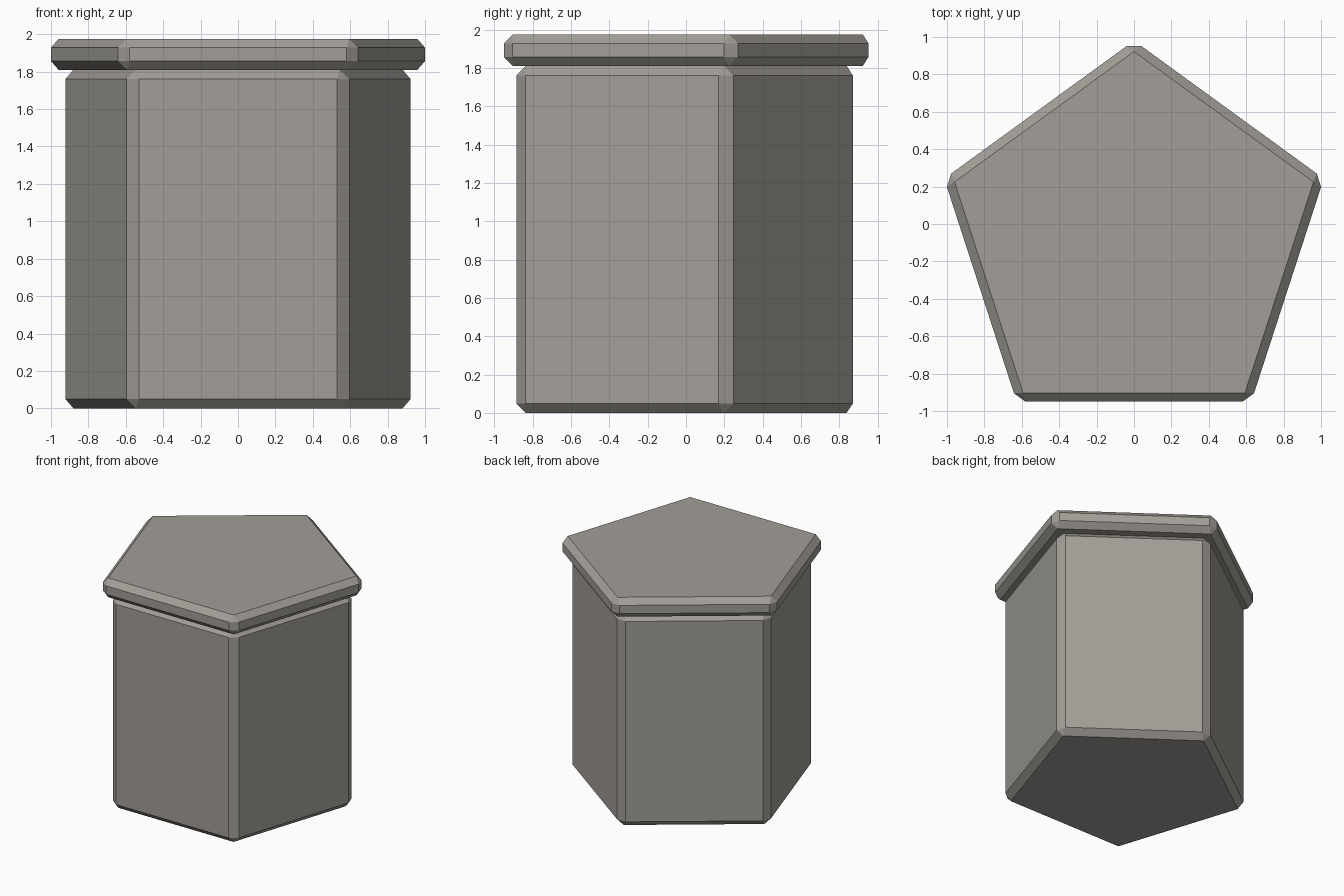
import bpy
import math

if "Cube" in bpy.data.objects:
    bpy.data.objects.remove(bpy.data.objects["Cube"])

CENTRE_Y = -0.087  # pentagon centre, offset so the bounds are centred

stone = bpy.data.materials.new("warm_grey_stone")
stone.diffuse_color = (0.36, 0.34, 0.31, 1.0)
stone.use_nodes = True
stone.node_tree.nodes["Principled BSDF"].inputs["Base Color"].default_value = stone.diffuse_color


def pentagon_block(name, radius, z_low, z_high, bevel):
    """Chamfered five-sided prism with a flat front and a corner at the back."""
    bpy.ops.mesh.primitive_cylinder_add(
        vertices=5, radius=radius, depth=z_high - z_low,
        location=(0, CENTRE_Y, (z_low + z_high) / 2))
    obj = bpy.context.object
    obj.name = name
    # put one corner exactly at the back (+y)
    for v in obj.data.vertices:
        k = round((math.atan2(v.co.y, v.co.x) - math.pi / 2) / (math.tau / 5))
        a = math.pi / 2 + k * math.tau / 5
        v.co.x, v.co.y = radius * math.cos(a), radius * math.sin(a)
    mod = obj.modifiers.new("chamfer", 'BEVEL')
    mod.width = bevel
    mod.segments = 1
    mod.limit_method = 'NONE'
    obj.data.materials.append(stone)
    return obj


# Tall body and overhanging cap slab
pentagon_block("pillar_body", 0.987, 0.0, 1.81, 0.05)
pentagon_block("cap_slab", 1.067, 1.81, 1.975, 0.047)
